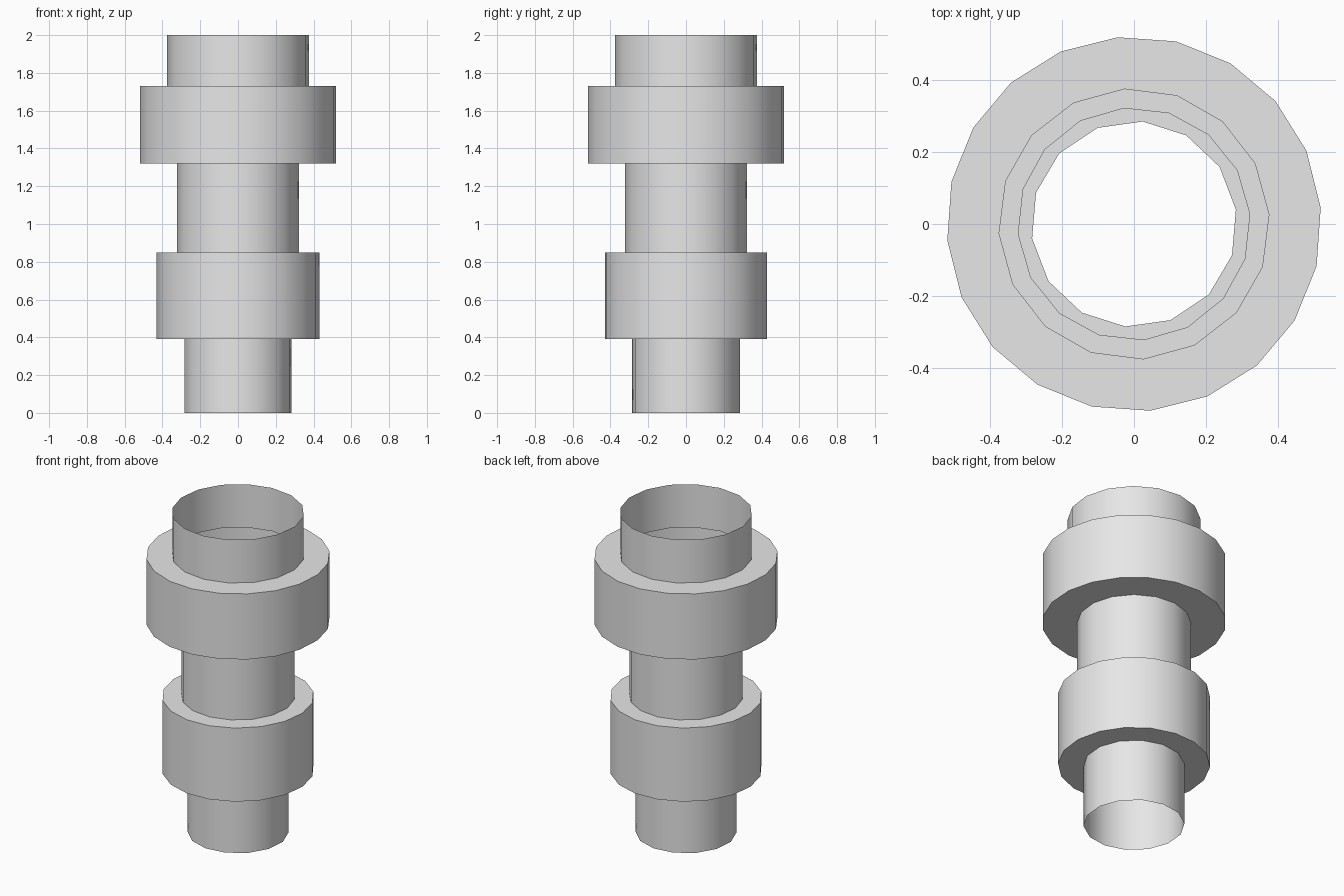
import bpy, bmesh, math
from mathutils import Vector

cube = bpy.data.objects.get("Cube")
if cube:
    bpy.data.objects.remove(cube, do_unlink=True)

grey = bpy.data.materials.new("light_grey")
grey.use_nodes = True
colour = (0.8, 0.8, 0.8, 1)
grey.diffuse_color = colour
grey.node_tree.nodes["Principled BSDF"].inputs["Base Color"].default_value = colour

# Stepped open pipe: radius, bottom, top, sides, turn in degrees
sections = [
    (0.286, 0.0, 0.39, 14, 8),     # lower spigot
    (0.431, 0.39, 0.85, 18, 3),    # lower collar
    (0.323, 0.85, 1.32, 16, 5),    # middle neck
    (0.521, 1.32, 1.73, 20, 5),    # upper collar
    (0.376, 1.73, 2.0, 16, 4),     # upper spigot
]


def ring(bm, radius, z, sides, turn):
    """Closed loop of edges at one height."""
    verts = []
    for i in range(sides):
        a = math.radians(turn) + math.tau * i / sides
        verts.append(bm.verts.new((radius * math.cos(a), radius * math.sin(a), z)))
    return verts, [bm.edges.new((verts[i - 1], verts[i])) for i in range(sides)]


bm = bmesh.new()
previous = None
for radius, low, high, sides, turn in sections:
    bottom, bottom_edges = ring(bm, radius, low, sides, turn)
    top, top_edges = ring(bm, radius, high, sides, turn)
    # Flat shoulder joining this section to the one below
    if previous:
        up = 1 if radius < previous[0] else -1
        filled = bmesh.ops.triangle_fill(bm, edges=previous[1] + bottom_edges,
                                         use_beauty=True, normal=(0, 0, up))
        for f in filled["geom"]:
            if isinstance(f, bmesh.types.BMFace):
                f.normal_update()
                if f.normal.dot(Vector((0, 0, up))) < 0:
                    f.normal_flip()
    # Thin outer wall
    for i in range(sides):
        bm.faces.new((bottom[i - 1], bottom[i], top[i], top[i - 1]))
    previous = (radius, top_edges)

mesh = bpy.data.meshes.new("stepped_pipe")
bm.to_mesh(mesh)
bm.free()
mesh.materials.append(grey)
pipe = bpy.data.objects.new("stepped_pipe", mesh)
bpy.context.collection.objects.link(pipe)

# Smooth walls with crisp shoulders
bpy.ops.object.select_all(action="DESELECT")
pipe.select_set(True)
bpy.context.view_layer.objects.active = pipe
bpy.ops.object.shade_smooth_by_angle(angle=math.radians(40))
